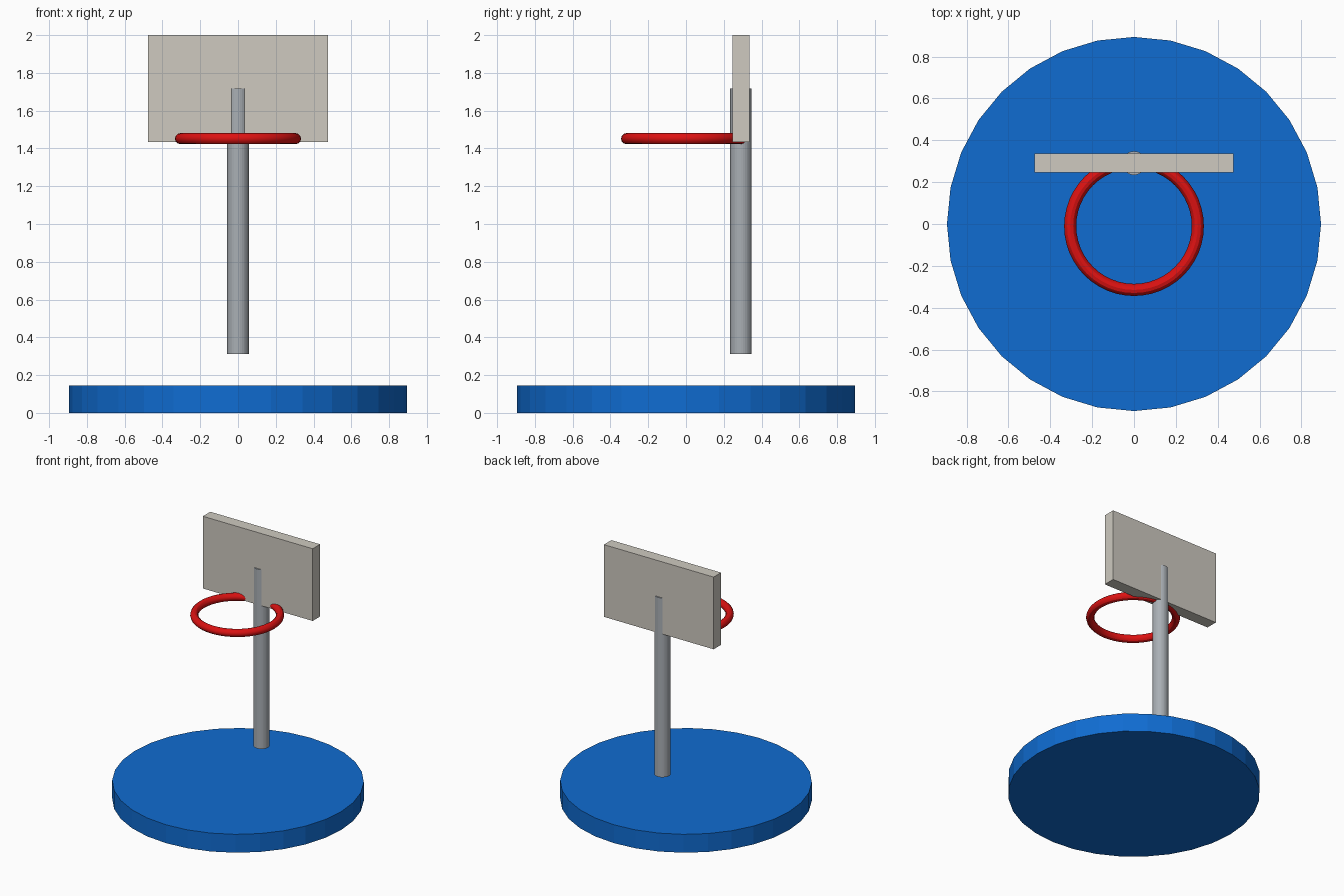
import bpy

if "Cube" in bpy.data.objects:
    bpy.data.objects.remove(bpy.data.objects["Cube"])


def material(name, rgb):
    mat = bpy.data.materials.new(name)
    mat.diffuse_color = (*rgb, 1)
    mat.use_nodes = True
    mat.node_tree.nodes["Principled BSDF"].inputs["Base Color"].default_value = mat.diffuse_color
    return mat


def finish(name, mat):
    obj = bpy.context.object
    obj.name = name
    obj.data.materials.append(mat)
    return obj


def cylinder(name, radius, z0, z1, y, mat):
    bpy.ops.mesh.primitive_cylinder_add(
        vertices=32, radius=radius, depth=z1 - z0, location=(0, y, (z0 + z1) / 2))
    return finish(name, mat)


blue = material("base blue", (0.005, 0.15, 0.64))
grey = material("pole grey", (0.40, 0.43, 0.46))
beige = material("board beige", (0.62, 0.59, 0.53))
red = material("hoop red", (0.72, 0.006, 0.006))

# Round base, with the pole floating above it
cylinder("base", 0.894, 0.0, 0.144, 0, blue)
cylinder("pole", 0.057, 0.312, 1.718, 0.291, grey)

# Backboard, slightly thinner than the pole
bpy.ops.mesh.primitive_cube_add(size=1, location=(0, 0.291, 1.717))
board = finish("backboard", beige)
board.scale = (0.952, 0.092, 0.566)

# Hoop, its rear running into the backboard
bpy.ops.mesh.primitive_torus_add(
    major_segments=48, minor_segments=12, major_radius=0.305, minor_radius=0.029,
    location=(0, -0.01, 1.452))
finish("hoop", red)
bpy.ops.object.shade_smooth_by_angle()
